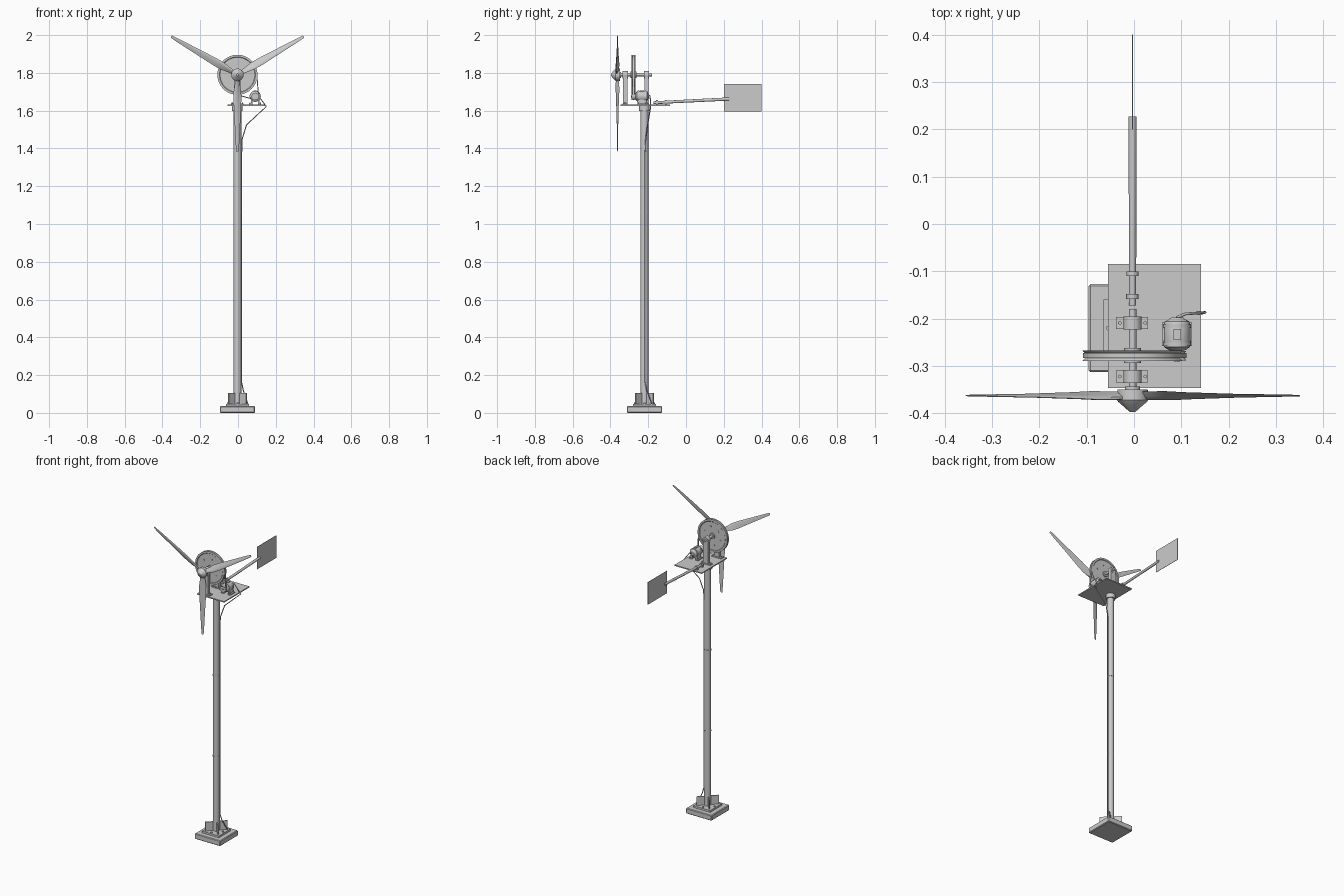
import bpy, bmesh
from math import sin, cos, pi, radians, atan2, acos, hypot
from mathutils import Vector, Matrix

if "Cube" in bpy.data.objects:
    bpy.data.objects.remove(bpy.data.objects["Cube"])

CX, CY = -0.003, -0.22          # mast axis
HZ = 1.79                       # rotor shaft height
DECK = 1.632                    # top of the platform


def finish(name, bm, smooth=True):
    bmesh.ops.recalc_face_normals(bm, faces=bm.faces)
    me = bpy.data.meshes.new(name)
    bm.to_mesh(me)
    bm.free()
    ob = bpy.data.objects.new(name, me)
    bpy.context.collection.objects.link(ob)
    if smooth:
        bpy.ops.object.select_all(action='DESELECT')
        ob.select_set(True)
        bpy.context.view_layer.objects.active = ob
        bpy.ops.object.shade_smooth_by_angle(angle=radians(35))
    return ob


def box(name, lo, hi, bevel=0.0):
    lo, hi = Vector(lo), Vector(hi)
    bm = bmesh.new()
    bmesh.ops.create_cube(bm, size=1, matrix=Matrix.Translation((lo + hi) / 2) @ Matrix.Diagonal((*(hi - lo), 1)))
    if bevel:
        bmesh.ops.bevel(bm, geom=bm.edges[:], offset=bevel, segments=1, affect='EDGES')
    return finish(name, bm, False)


def rod(name, a, b, r, r2=None, n=32):
    a, b = Vector(a), Vector(b)
    d = b - a
    rot = d.to_track_quat('Z', 'Y').to_matrix().to_4x4()
    bm = bmesh.new()
    bmesh.ops.create_cone(bm, cap_ends=True, segments=n, radius1=r, radius2=r if r2 is None else r2,
                          depth=d.length, matrix=Matrix.Translation((a + b) / 2) @ rot)
    return finish(name, bm)


def lathe_y(name, x, z, profile, n=48):
    """Turn (radius, y) points around an axis parallel to y."""
    bm = bmesh.new()
    rings = [[bm.verts.new((x + r * cos(2 * pi * i / n), y, z + r * sin(2 * pi * i / n))) for i in range(n)]
             for r, y in profile]
    for p, q in zip(rings, rings[1:]):
        for i in range(n):
            j = (i + 1) % n
            bm.faces.new((p[i], p[j], q[j], q[i]))
    bm.faces.new(rings[0])
    bm.faces.new(rings[-1])
    return finish(name, bm)


# Base: slab, mounting plate, anchor bolts, diagonal gussets
box("base_slab", (CX - .093, CY - .093, 0), (CX + .093, CY + .093, .036), .004)
box("base_plate", (CX - .061, CY - .061, .036), (CX + .061, CY + .061, .048))
for k in range(4):
    a = pi / 4 + k * pi / 2
    g = box("base_gusset", (.015, -.003, .047), (.067, .003, .106))
    g.location = (CX, CY, 0)
    g.rotation_euler.z = a
    b = a + pi / 4
    x, y = CX + .05 * cos(b), CY + .05 * sin(b)
    rod("anchor_bolt", (x, y, .046), (x, y, .054), .006, n=6)

# Mast: tube, joint rings and yaw collar
rod("mast", (CX, CY, .045), (CX, CY, 1.625), .0205)
for z in (.535, 1.065):
    rod("mast_joint", (CX, CY, z - .004), (CX, CY, z + .004), .0218)
rod("yaw_collar", (CX, CY, 1.597), (CX, CY, 1.627), .028)

# Platform
box("platform", (-.055, -.346, 1.625), (.142, -.085, DECK))

# Main shaft and its two bearing stands
rod("main_shaft", (CX, -.36, HZ), (CX, -.18, HZ), .008)
for y in (-.322, -.209):
    box("bearing_foot", (CX - .035, y - .013, DECK), (CX + .033, y + .013, DECK + .007))
    box("bearing_post", (CX - .018, y - .011, DECK), (CX + .017, y + .011, HZ))
    rod("bearing_housing", (CX, y - .014, HZ), (CX, y + .014, HZ), .019)
    for s in (-1, 1):
        rod("foot_bolt", (CX + s * .027, y, DECK + .006), (CX + s * .027, y, DECK + .011), .004, n=6)

# Large drive pulley
PY = -.278
lathe_y("drive_pulley", CX, HZ, [(.018, PY - .016), (.018, PY - .008), (.092, PY - .008), (.095, PY - .011),
        (.106, PY - .011), (.1, PY - .005), (.1, PY + .005), (.106, PY + .011), (.095, PY + .011),
        (.092, PY + .008), (.018, PY + .008), (.018, PY + .016)], 64)
for k in range(6):
    a = k * pi / 3 + .3
    x, z = CX + .06 * cos(a), HZ + .06 * sin(a)
    rod("pulley_bolt", (x, PY - .011, z), (x, PY + .011, z), .005, n=12)

# Generator with small pulley, end caps, feet and terminal box
GX, GZ = .091, 1.676
lathe_y("generator", GX, GZ, [(.012, -.268), (.02, -.265), (.027, -.26), (.028, -.256), (.028, -.212),
        (.026, -.206), (.018, -.202), (.012, -.197)], 32)
for y in (-.254, -.215):
    lathe_y("generator_band", GX, GZ, [(.0295, y - .004), (.0295, y + .004)], 32)
rod("generator_shaft", (GX, -.292, GZ), (GX, -.26, GZ), .005, n=16)
lathe_y("generator_pulley", GX, GZ, [(.019, PY - .01), (.015, PY - .004), (.015, PY + .004), (.019, PY + .01)], 32)
for s in (-1, 1):
    x = GX + s * .024
    box("generator_foot", (x - .008, -.258, DECK), (x + .008, -.208, DECK + .006))
    box("generator_leg", (x - .004 - s * .006, -.256, DECK), (x + .004 - s * .006, -.21, GZ - .015))
    for y in (-.248, -.218):
        rod("generator_bolt", (x + s * .003, y, DECK + .005), (x + s * .003, y, DECK + .01), .003, n=6)
box("terminal_box", (GX - .008, -.245, GZ + .024), (GX + .008, -.222, GZ + .032))

# Drive belt: tangent loop around both pulleys
dx, dz = GX - CX, GZ - HZ
R, r = .102, .017
ang, off = atan2(dz, dx), acos((R - r) / hypot(dx, dz))
path = []
for i in range(41):
    a = ang + off + (2 * pi - 2 * off) * i / 40
    path.append((CX, HZ, R, a))
for i in range(13):
    a = ang - off + 2 * off * i / 12
    path.append((GX, GZ, r, a))
bm = bmesh.new()
loop = [[bm.verts.new((x + (q + o) * cos(a), PY + w, z + (q + o) * sin(a)))
         for o, w in ((-.002, -.005), (.003, -.005), (.003, .005), (-.002, .005))] for x, z, q, a in path]
for i in range(len(loop)):
    p, q = loop[i - 1], loop[i]
    for j in range(4):
        bm.faces.new((p[j - 1], p[j], q[j], q[j - 1]))
finish("drive_belt", bm)

# Rotor hub and nose cone
lathe_y("rotor_hub", CX, HZ, [(.016, -.343), (.016, -.35), (.032, -.35), (.033, -.372), (.030, -.376),
        (.016, -.388), (.006, -.397)], 32)

# Three twisted, tapered blades: (radius, chord, twist, thickness)
SECT = [(.015, .024, 38, .010), (.05, .032, 32, .010), (.09, .044, 24, .008), (.14, .043, 18, .007),
        (.25, .031, 13, .005), (.36, .020, 11, .0035), (.405, .013, 10, .0025)]
FOIL = [(-.4, 0), (-.3, .4), (-.1, .55), (.2, .4), (.6, 0), (.2, -.25), (-.1, -.4), (-.3, -.35)]
for k in range(3):
    bm = bmesh.new()
    rings = []
    for rad, c, tw, t in SECT:
        tw = radians(tw)
        ring = []
        for u, v in FOIL:
            u, v = (u - .1) * c, v * t
            ring.append(bm.verts.new((rad, u * sin(tw) - v * cos(tw), u * cos(tw) + v * sin(tw))))
        rings.append(ring)
    for p, q in zip(rings, rings[1:]):
        for i in range(8):
            bm.faces.new((p[i - 1], p[i], q[i], q[i - 1]))
    bm.faces.new(rings[0])
    bm.faces.new(rings[-1])
    blade = finish("rotor_blade", bm)
    blade.location = (CX, -.362, HZ)
    blade.rotation_euler.y = -radians(30 + 120 * k)

# Tail boom, its clamps and the vane
def boom_z(y):
    return 1.642 + (y + .17) * .05


rod("tail_boom", (CX, -.172, boom_z(-.172)), (CX, .227, boom_z(.227)), .0075, .0085, 24)
for y in (-.153, -.105):
    rod("boom_clamp", (CX, y - .005, boom_z(y)), (CX, y + .005, boom_z(y)), .0125, n=24)
    box("boom_clamp_foot", (CX - .012, y - .005, DECK - .002), (CX + .012, y + .005, boom_z(y)))
box("tail_vane", (CX - .001, .2, 1.595), (CX + .001, .4, 1.742))

# Power cable from the generator down the mast to the base
cu = bpy.data.curves.new("power_cable", 'CURVE')
cu.dimensions = '3D'
cu.bevel_depth = .003
cu.bevel_resolution = 2
cu.use_fill_caps = True
pts = [(.09, -.198, 1.682), (.108, -.19, 1.678), (.15, -.187, 1.622), (.045, -.203, 1.525), (.022, -.213, 1.45),
       (.0195, -.216, 1.38), (.0195, -.216, .16), (.028, -.208, .12), (.052, -.182, .048), (.056, -.178, .034)]
sp = cu.splines.new('POLY')
sp.points.add(len(pts) - 1)
for p, co in zip(sp.points, pts):
    p.co = (*co, 1)
bpy.context.collection.objects.link(bpy.data.objects.new("power_cable", cu))
